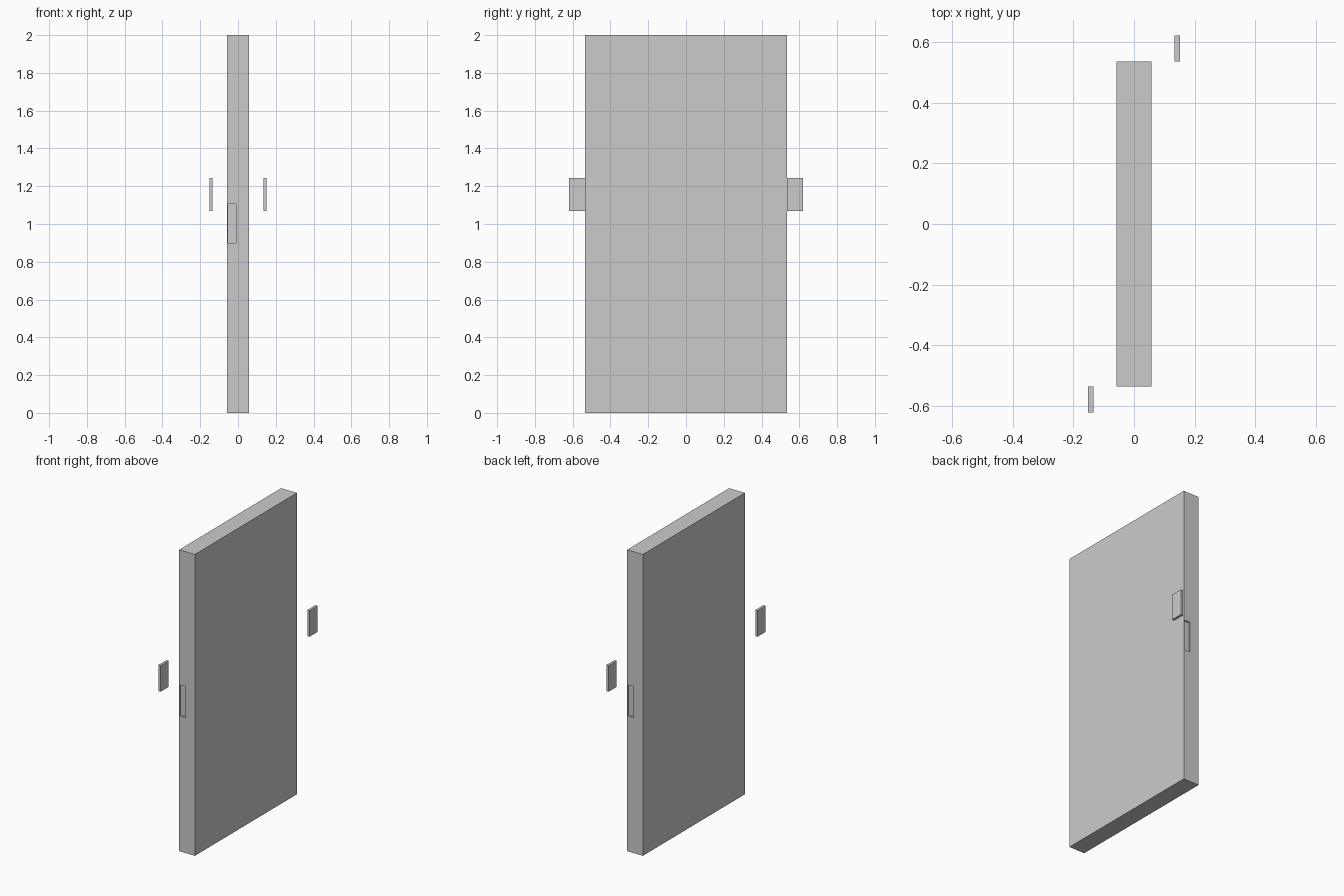
import bpy
from mathutils import Vector

if "Cube" in bpy.data.objects:
    bpy.data.objects.remove(bpy.data.objects["Cube"])


def box(name, lo, hi):
    """Axis-aligned box between two corners."""
    lo, hi = Vector(lo), Vector(hi)
    bpy.ops.mesh.primitive_cube_add(size=1, location=(lo + hi) / 2)
    obj = bpy.context.object
    obj.name = name
    obj.scale = hi - lo
    bpy.ops.object.transform_apply(location=True, rotation=False, scale=True)
    return obj


def half_turn(lo, hi):
    """Corners of the same box turned 180 degrees about z."""
    return (-hi[0], -hi[1], lo[2]), (-lo[0], -lo[1], hi[2])


# door slab
door = box("door_panel", (-0.058, -0.535, 0), (0.058, 0.535, 2))

# the latch recess and floating plate repeat with half-turn symmetry
recess = ((-0.053, -0.56, 0.90), (-0.01, -0.525, 1.105))
plate = ((-0.151, -0.62, 1.07), (-0.134, -0.535, 1.243))

for side, turn in (("front", False), ("back", True)):
    # shallow recess in the door edge
    cutter = box(f"{side}_recess_cutter", *(half_turn(*recess) if turn else recess))
    cut = door.modifiers.new(f"{side}_recess", 'BOOLEAN')
    cut.operation = 'DIFFERENCE'
    cut.solver = 'EXACT'
    cut.object = cutter
    bpy.context.view_layer.objects.active = door
    bpy.ops.object.modifier_apply(modifier=cut.name)
    bpy.data.objects.remove(cutter)

    # separate wall plate beside the door
    box(f"{side}_wall_plate", *(half_turn(*plate) if turn else plate))
